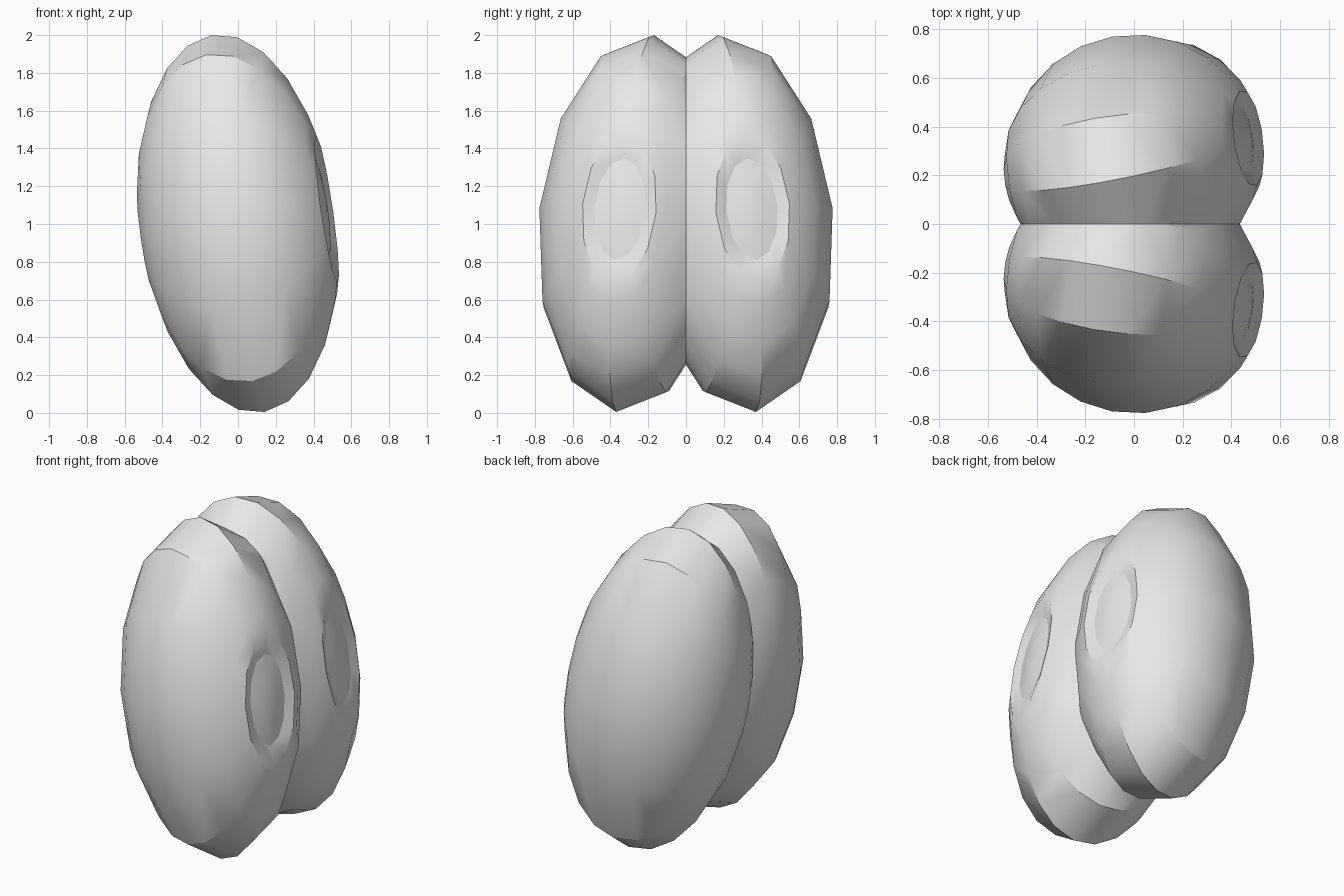
import bpy, bmesh
from math import sin, cos, radians
from mathutils import Matrix, Vector

if "Cube" in bpy.data.objects:
    bpy.data.objects.remove(bpy.data.objects["Cube"], do_unlink=True)

grey = bpy.data.materials.new("plain_grey")
grey.use_nodes = True
colour = (0.8, 0.8, 0.8, 1)
grey.diffuse_color = colour
grey.node_tree.nodes["Principled BSDF"].inputs["Base Color"].default_value = colour

SIDES = 12
RIM = radians(22.9)      # edge of the pupil recess

# Half profile (radius, height): round back, recess rim, sunken pupil disc
profile = [(sin(radians(a)), cos(radians(a))) for a in range(180, 29, -15)]
profile += [(sin(RIM), cos(RIM)), (0.27, 0.882), (0.14, 0.91), (0, 0.92)]

bm = bmesh.new()
verts = [bm.verts.new((r, 0, h)) for r, h in profile]
edges = [bm.edges.new(pair) for pair in zip(verts, verts[1:])]
bmesh.ops.spin(bm, geom=verts + edges, cent=(0, 0, 0), axis=(0, 0, 1),
               angle=radians(360), steps=SIDES, use_duplicate=False)
bmesh.ops.remove_doubles(bm, verts=bm.verts, dist=0.0005)
bmesh.ops.recalc_face_normals(bm, faces=bm.faces)
pupil_edges = [e for e in bm.edges
               if all(abs(v.co.z - 0.882) < 0.002 for v in e.verts)
               and all(abs(v.co.xy.length - 0.27) < 0.002 for v in e.verts)]

# Stretch and tilt the ball: width, long and pupil axes around its centre
width = Vector((-0.09, 0.50, 0.06))
length = Vector((-0.14, -0.10, 0.9975))
gaze = Vector((0.51, 0.09, 0.087))
shape = Matrix((width, length, gaze)).transposed().to_4x4()
bm.transform(Matrix.Translation((0, 0.27, 1.0025)) @ shape)
bm.normal_update()

# Smooth shading, keeping the recess edges sharp
for f in bm.faces:
    f.smooth = True
for e in bm.edges:
    e.smooth = e.calc_face_angle(0) < radians(30)
for e in pupil_edges:
    e.smooth = False

# Trim at the middle, where the two eyes meet
bmesh.ops.bisect_plane(bm, geom=bm.verts[:] + bm.edges[:] + bm.faces[:],
                       plane_co=(0, 0, 0), plane_no=(0, -1, 0), clear_outer=True)

mesh = bpy.data.meshes.new("eyes")
bm.to_mesh(mesh)
bm.free()
mesh.materials.append(grey)
eyes = bpy.data.objects.new("eyes", mesh)
bpy.context.collection.objects.link(eyes)

# Matching eye on the other side, with a crisp seam
mirror = eyes.modifiers.new("other_eye", 'MIRROR')
mirror.use_axis = (False, True, False)
mirror.use_mirror_merge = False
